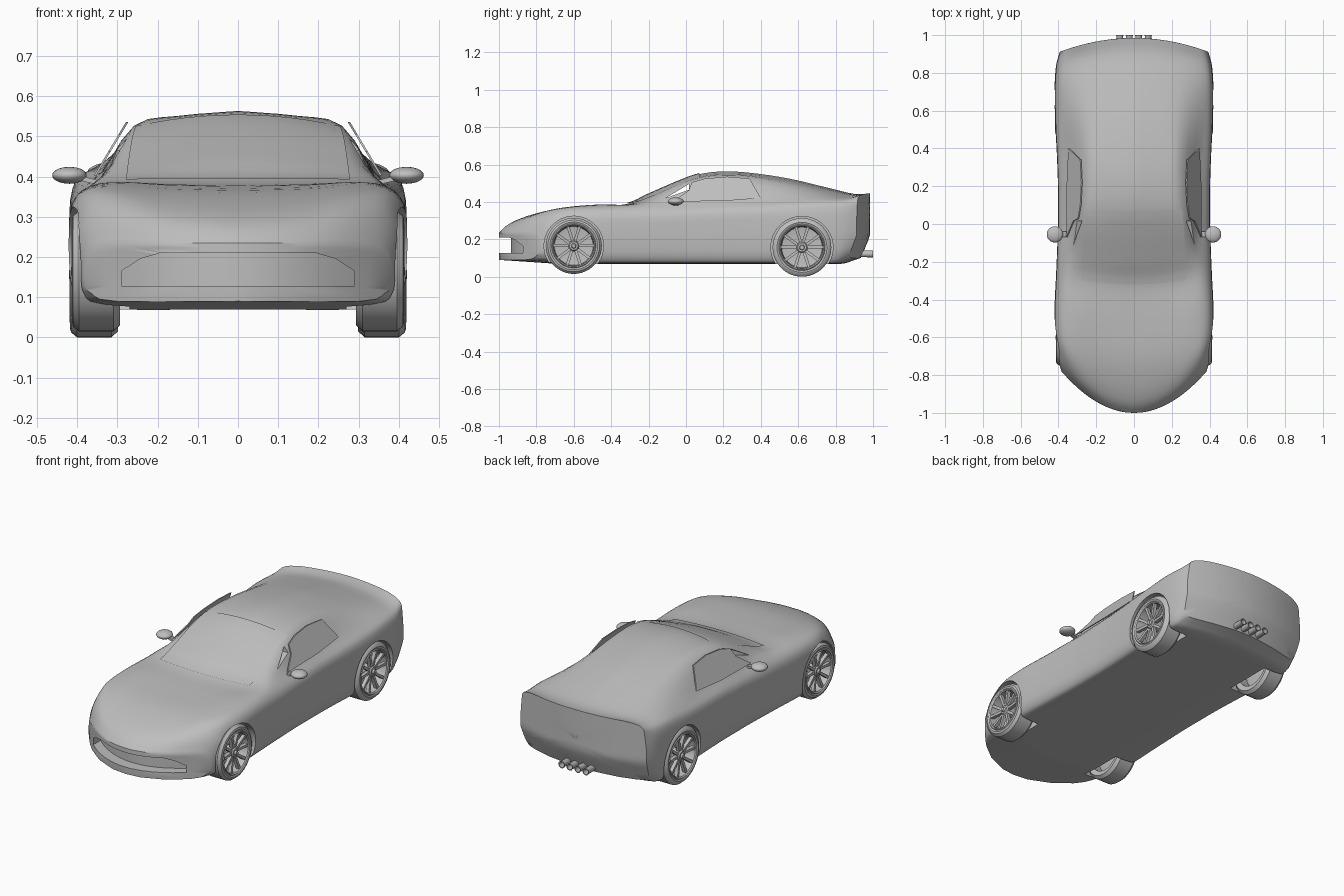
import bpy, bmesh, math
from mathutils import Vector, Matrix

if "Cube" in bpy.data.objects:
    bpy.data.objects.remove(bpy.data.objects["Cube"])

GREY = bpy.data.materials.new("plain_grey")
GREY.diffuse_color = (0.52, 0.52, 0.52, 1)
GREY.use_nodes = True
GREY.node_tree.nodes["Principled BSDF"].inputs["Base Color"].default_value = GREY.diffuse_color


def make(name, verts, faces, angle=35):
    me = bpy.data.meshes.new(name)
    me.from_pydata([tuple(v) for v in verts], [], faces)
    bm = bmesh.new()
    bm.from_mesh(me)
    bmesh.ops.recalc_face_normals(bm, faces=bm.faces)
    bm.to_mesh(me)
    bm.free()
    me.materials.append(GREY)
    ob = bpy.data.objects.new(name, me)
    bpy.context.collection.objects.link(ob)
    smooth(ob, angle)
    return ob


def smooth(ob, angle):
    bpy.ops.object.select_all(action='DESELECT')
    ob.select_set(True)
    bpy.context.view_layer.objects.active = ob
    bpy.ops.object.shade_smooth_by_angle(angle=math.radians(angle))


def catmull(pts, n):
    pts = [Vector(p) for p in pts]
    out = []
    for i in range(len(pts) - 1):
        a, b, c, d = pts[max(i - 1, 0)], pts[i], pts[i + 1], pts[min(i + 2, len(pts) - 1)]
        for k in range(n):
            t = k / n
            out.append(0.5 * (2 * b + (c - a) * t + (2 * a - 5 * b + 4 * c - d) * t * t
                              + (3 * b - a - 3 * c + d) * t ** 3))
    return out + [pts[-1]]


def loft(rings, closed=True, caps=True):
    n = len(rings[0])
    verts = [v for r in rings for v in r]
    faces = [(i * n + j, i * n + (j + 1) % n, (i + 1) * n + (j + 1) % n, (i + 1) * n + j)
             for i in range(len(rings) - 1) for j in range(n if closed else n - 1)]
    if caps:
        faces += [tuple(range(n)), tuple(range(len(verts) - n, len(verts)))]
    return verts, faces


def prism(name, yz, x_of):
    # extrude a side-view outline between two x values
    return make(name, *loft([[(x_of(z)[k], y, z) for y, z in yz] for k in (0, 1)]))


def lathe(name, profile, side, cy, cz, closed=False, seg=44, angle=35):
    # revolve (x, radius) about the wheel axle
    rings = []
    for k in range(seg + 1):
        a = 2 * math.pi * k / seg
        rings.append([(side * x, cy + r * math.cos(a), cz + r * math.sin(a)) for x, r in profile])
    n = len(profile)
    v, f = loft(rings[:-1], closed, False)
    last = (seg - 1) * n
    f += [(last + j, last + (j + 1) % n, (j + 1) % n, j) for j in range(n if closed else n - 1)]
    return make(name, v, f, angle)


def cut(ob, cutter):
    m = ob.modifiers.new("cut", 'BOOLEAN')
    m.operation, m.solver, m.object = 'DIFFERENCE', 'EXACT', cutter
    bpy.context.view_layer.objects.active = ob
    bpy.ops.object.modifier_apply(modifier=m.name)
    bpy.data.objects.remove(cutter)


# Body stations: y, bow, half width, shoulder z, belt x, belt z, roof edge x, roof edge z, centre z
ROWS = [
    (-1.0, .25, .38, .20, .35, .225, .27, .232, .235),
    (-.95, .24, .40, .265, .355, .295, .27, .30, .28),
    (-.85, .20, .41, .30, .365, .345, .28, .347, .323),
    (-.70, .12, .418, .325, .37, .367, .29, .372, .36),
    (-.50, .06, .418, .335, .37, .375, .29, .386, .375),
    (-.32, .05, .41, .335, .36, .38, .29, .387, .388),
    (-.20, .05, .405, .34, .345, .395, .285, .425, .44),
    (-.05, .04, .40, .345, .34, .40, .275, .485, .505),
    (.07, .02, .40, .35, .34, .405, .265, .517, .548),
    (.20, 0, .40, .355, .34, .41, .255, .528, .563),
    (.35, 0, .405, .36, .345, .41, .25, .522, .555),
    (.55, 0, .415, .365, .365, .41, .26, .488, .525),
    (.75, -.03, .418, .37, .38, .41, .28, .45, .478),
    (.90, -.06, .41, .37, .375, .41, .29, .427, .443),
    (.985, -.08, .39, .365, .37, .42, .30, .44, .447)]


def place(x, z, y, bow):
    tilt = .05 * max(0, (.22 - z) / .12) * max(0, (y - .85) / .135)
    return Vector((x, y + bow * (x / .41) ** 2 - tilt, z))


def ring(row, k=1.0):
    y, bow, w, zs, xb, zbelt, xr, zr, zt = row
    zb = .07 + .02 * max(0, (-.7 - y) / .3) + .03 * max(0, (y - .85) / .135)
    half = [(0, zb), (.8 * w, zb), (.96 * w, zb + .02), (w, zb + (zs - zb) * .35),
            (w * 1.005, zb + (zs - zb) * .7), (w * .985, zs), (xb, zbelt), (xr, zr),
            (.6 * xr, zr + .64 * (zt - zr)), (0, zt)]
    pts = catmull(half, 3)
    pts += [Vector((-p.x, p.y)) for p in reversed(pts[1:-1])]
    zm = (zb + zt) / 2
    return [place(p.x * k, zm + (p.y - zm) * k, y, bow) for p in pts]


# Body shell with rounded nose and tail caps
stations = catmull(ROWS, 4)
shrink = (.06, .25, .45, .65, .85)
rings = [ring(stations[0], k) for k in shrink] + [ring(s) for s in stations]
rings += [ring(stations[-1], k) for k in reversed(shrink)]
body = make("body", *loft(rings))

# Wheel arches
WHEELS = [("front", -.60, .165, .15, 0.0), ("rear", .62, .157, .157, .005)]
for s in (-1, 1):
    for name, cy, cz, r, dx in WHEELS:
        cut(body, lathe("arch_cutter", [(.27, 0.0001), (.27, r + .009), (.5, r + .009), (.5, 0.0001)],
                        s, cy, cz, True))

# Wide front air intake that follows the nose curve
cols = []
for i in range(-6, 7):
    x = .29 * i / 6
    top = .21 - .045 * max(0, (abs(x) - .22) / .07)
    back = -.935 + .25 * (x / .41) ** 2
    cols.append([(x, -1.1, .128), (x, back, .128), (x, back, top), (x, -1.1, top)])
cut(body, make("intake_cutter", *loft(cols)))

# Open quarter light behind each windscreen pillar
cut(body, prism("quarter_cutter", [(-.11, .42), (.015, .495), (.015, .465)], lambda z: (-.6, .6)))
smooth(body, 35)

# Windscreen plate
grid = []
for st in stations[20:33]:
    y, bow, xr, zr, zt = st[0], st[1], st[6], st[7], st[8]
    line = []
    for i in range(-6, 7):
        x = xr * .96 * i / 6
        line.append(place(x, zt - (zt - zr) * (x / xr) ** 2 + .006, y, bow))
    grid.append(line)
make("windscreen", *loft(grid, False, False))

for s in (-1, 1):
    side = "right" if s > 0 else "left"

    # Side window plate, leaning inwards
    prism(side + "_side_window",
          [(-.07, .402), (.015, .462), (.03, .505), (.10, .525), (.22, .535), (.34, .525),
           (.40, .42), (.2, .405)],
          lambda z: (s * (.36 - .6 * (z - .4)), s * (.354 - .6 * (z - .4))))

    # Door mirror and its stalk
    bpy.ops.mesh.primitive_uv_sphere_add(segments=24, ring_count=14, radius=1,
                                         location=(s * .419, -.055, .403))
    mirror = bpy.context.object
    mirror.name = side + "_mirror"
    mirror.scale = (.043, .043, .021)
    mirror.data.materials.append(GREY)
    smooth(mirror, 60)
    make(side + "_mirror_stalk",
         *loft([[(s * x, -.055 + dy, z + dz) for dy, dz in
                 ((-.014, -.006), (.014, -.006), (.014, .006), (-.014, .006))]
                for x, z in ((.335, .382), (.40, .398))]))

    for name, cy, cz, r, dx in WHEELS:
        label = name + "_" + side
        # Tyre and dished rim
        tyre = [(.30, .72), (.293, .9), (.31, 1), (.395, 1), (.41, .92), (.413, .85), (.408, .77), (.36, .72)]
        lathe(label + "_tyre", [(x + dx, q * r) for x, q in tyre], s, cy, cz, True)
        rim = [(.41, .79), (.414, .76), (.408, .72), (.35, .69), (.345, .5), (.345, .001)]
        lathe(label + "_rim", [(x + dx, q * r) for x, q in rim], s, cy, cz)
        hub = [(.345, .2), (.398, .19), (.405, .15), (.405, .09), (.415, .07), (.415, .001)]
        lathe(label + "_hub", [(x + dx, q * r) for x, q in hub], s, cy, cz, seg=20)
        # Five twin spokes
        v, f = [], []
        for k in range(10):
            a = math.pi / 2 + (k // 2) * math.tau / 5
            e = .1 if k % 2 else -.1
            a0, a1 = a + e * 2, a + e * 2.9
            p0 = Vector((math.cos(a0), math.sin(a0))) * .13 * r
            p1 = Vector((math.cos(a1), math.sin(a1))) * .74 * r
            n = Vector((-(p1 - p0).y, (p1 - p0).x)).normalized() * .0075
            vs, fs = loft([[(s * (x + dx), cy + q.x, cz + q.y)
                            for x, q in ((xo, p - n), (xo, p + n), (xo - .02, p + n), (xo - .02, p - n))]
                           for p, xo in ((p0, .398), (p1, .407))])
            f += [tuple(i + len(v) for i in face) for face in fs]
            v += vs
        make(label + "_spokes", v, f)

# Four exhaust pipes in the middle of the tail
for i in range(4):
    x = (i - 1.5) * .05
    rings = []
    for y, r in ((.88, .017), (.995, .018), (1.0, .02), (1.0, .015), (.95, .014)):
        rings.append([(x + r * math.cos(t * math.tau / 16), y, .122 + r * math.sin(t * math.tau / 16))
                      for t in range(16)])
    make("exhaust_pipe_%d" % (i + 1), *loft(rings))
